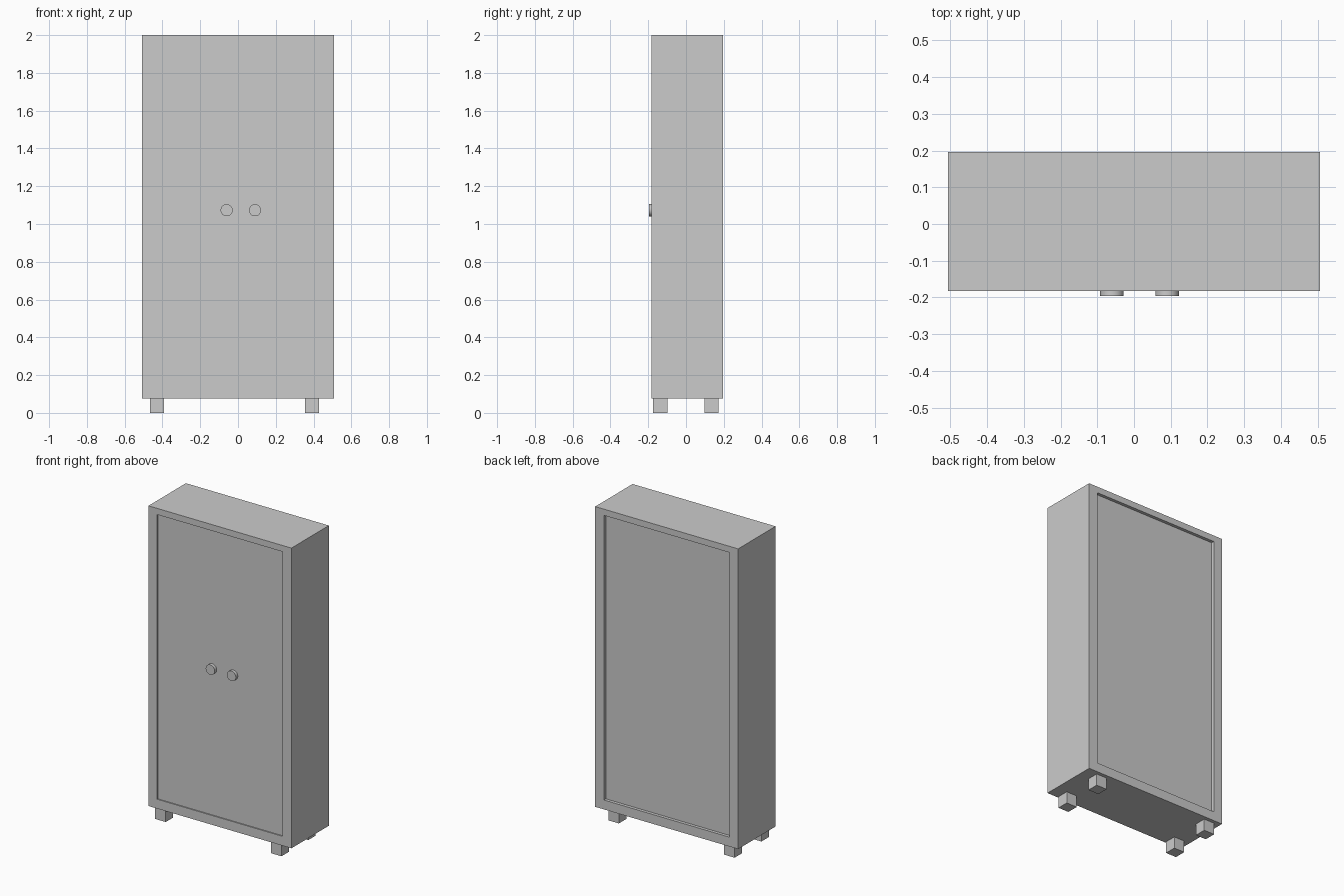
import bpy, bmesh, math

if "Cube" in bpy.data.objects:
    bpy.data.objects.remove(bpy.data.objects["Cube"])

X = 0.507                      # half width
FRONT, BACK = -0.183, 0.196    # carcass depth range
BOTTOM, TOP = 0.075, 2.0
IX, IBOT, ITOP = 0.445, 0.135, 1.96   # opening inside the frame


def mesh_object(name, bm):
    bmesh.ops.recalc_face_normals(bm, faces=bm.faces)
    mesh = bpy.data.meshes.new(name)
    bm.to_mesh(mesh)
    bm.free()
    obj = bpy.data.objects.new(name, mesh)
    bpy.context.collection.objects.link(obj)
    return obj


def box(name, x0, x1, y0, y1, z0, z1):
    bm = bmesh.new()
    bmesh.ops.create_cube(bm, size=1)
    bmesh.ops.scale(bm, vec=(x1 - x0, y1 - y0, z1 - z0), verts=bm.verts)
    bmesh.ops.translate(bm, vec=((x0 + x1) / 2, (y0 + y1) / 2, (z0 + z1) / 2), verts=bm.verts)
    return mesh_object(name, bm)


# Carcass: rectangular ring of top, bottom and sides, extruded front to back
bm = bmesh.new()
outer = [(-X, BOTTOM), (X, BOTTOM), (X, TOP), (-X, TOP)]
inner = [(-IX, IBOT), (IX, IBOT), (IX, ITOP), (-IX, ITOP)]
o = [bm.verts.new((x, FRONT, z)) for x, z in outer]
i = [bm.verts.new((x, FRONT, z)) for x, z in inner]
for k in range(4):
    n = (k + 1) % 4
    bm.faces.new((o[k], o[n], i[n], i[k]))
ring = bmesh.ops.extrude_face_region(bm, geom=bm.faces[:], use_keep_orig=True)
moved = [g for g in ring["geom"] if isinstance(g, bmesh.types.BMVert)]
bmesh.ops.translate(bm, vec=(0, BACK - FRONT, 0), verts=moved)
mesh_object("carcass", bm)

# Recessed door front and back panel
DOOR_Y = FRONT + 0.007
box("door_panel", -IX, IX, DOOR_Y, DOOR_Y + 0.02, IBOT, ITOP)
box("back_panel", -IX, IX, BACK - 0.04, BACK - 0.02, IBOT, ITOP)

# Square feet
for side, x in (("left", -0.466), ("right", 0.355)):
    for end, y in (("front", -0.174), ("back", 0.098)):
        box(f"{end}_{side}_foot", x, x + 0.075, y, y + 0.075, 0, BOTTOM)

# Round door knobs
for side, x in (("left", -0.06), ("right", 0.09)):
    depth = DOOR_Y + 0.196
    bpy.ops.mesh.primitive_cylinder_add(
        vertices=32, radius=0.032, depth=depth,
        location=(x, DOOR_Y - depth / 2, 1.073), rotation=(math.pi / 2, 0, 0))
    bpy.context.object.name = f"{side}_knob"
    bpy.ops.object.shade_smooth_by_angle()
